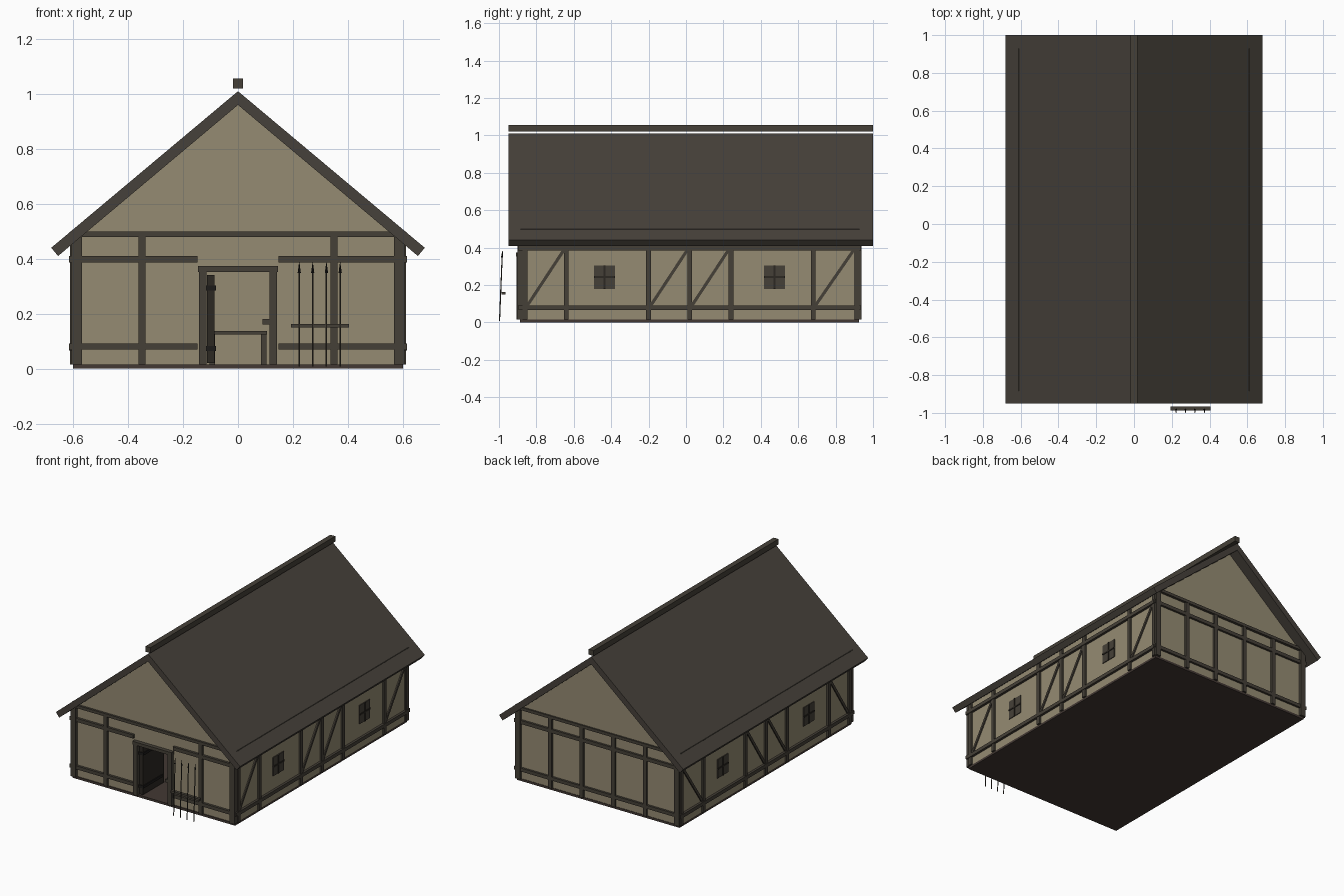
import bpy, bmesh, math
from mathutils import Vector

if "Cube" in bpy.data.objects:
    bpy.data.objects.remove(bpy.data.objects["Cube"])


def material(name, rgb):
    m = bpy.data.materials.new(name)
    m.diffuse_color = (*rgb, 1)
    m.use_nodes = True
    m.node_tree.nodes["Principled BSDF"].inputs["Base Color"].default_value = m.diffuse_color
    return m


PLASTER = material("tan plaster", (0.300, 0.258, 0.170))
WOOD = material("dark timber", (0.060, 0.051, 0.039))
ROOF = material("roof brown", (0.062, 0.053, 0.043))
FLOOR = material("floor brown", (0.055, 0.040, 0.033))
DOOR = material("door dark brown", (0.025, 0.021, 0.016))
IRON = material("iron black", (0.012, 0.011, 0.010))


def finish(name, bm, mat):
    bmesh.ops.recalc_face_normals(bm, faces=bm.faces)
    me = bpy.data.meshes.new(name)
    bm.to_mesh(me)
    bm.free()
    ob = bpy.data.objects.new(name, me)
    me.materials.append(mat)
    bpy.context.collection.objects.link(ob)
    return ob


def box(name, x0, x1, y0, y1, z0, z1, mat=WOOD):
    bm = bmesh.new()
    bmesh.ops.create_cube(bm, size=1)
    for v in bm.verts:
        v.co = ((x0 + x1) / 2 + v.co.x * (x1 - x0),
                (y0 + y1) / 2 + v.co.y * (y1 - y0),
                (z0 + z1) / 2 + v.co.z * (z1 - z0))
    return finish(name, bm, mat)


def both(name, x0, x1, *rest):
    """The same box on the right and left sides."""
    box(name + "_right", x0, x1, *rest)
    box(name + "_left", -x1, -x0, *rest)


def prism(name, pts, depth, mat, axis="y"):
    """Extrude a 2D outline (x,z along y, or y,z along x)."""
    bm = bmesh.new()
    place = (lambda p, d: (p[0], d, p[1])) if axis == "y" else (lambda p, d: (d, p[0], p[1]))
    f = bm.faces.new([bm.verts.new(place(p, depth[0])) for p in pts])
    ext = bmesh.ops.extrude_face_region(bm, geom=[f])["geom"]
    move = Vector((0, depth[1] - depth[0], 0)) if axis == "y" else Vector((depth[1] - depth[0], 0, 0))
    bmesh.ops.translate(bm, vec=move, verts=[g for g in ext if isinstance(g, bmesh.types.BMVert)])
    return finish(name, bm, mat)


def cone(name, a, b, r0, r1, mat, sides=6):
    a, b = Vector(a), Vector(b)
    bm = bmesh.new()
    bmesh.ops.create_cone(bm, cap_ends=True, segments=sides, radius1=r0, radius2=r1, depth=(b - a).length)
    rot = Vector((0, 0, 1)).rotation_difference(b - a)
    for v in bm.verts:
        v.co = rot @ v.co + (a + b) / 2
    return finish(name, bm, mat)


# floor slab and plaster walls
box("floor_slab", -0.60, 0.60, -0.888, 0.925, 0, 0.015, FLOOR)
both("side_wall", 0.58, 0.60, -0.88, 0.92, 0.015, 0.49, PLASTER)
both("front_wall", 0.12, 0.59, -0.882, -0.862, 0.015, 0.49, PLASTER)
box("wall_over_door", -0.12, 0.12, -0.882, -0.862, 0.36, 0.49, PLASTER)
box("back_wall", -0.59, 0.59, 0.90, 0.922, 0.015, 0.49, PLASTER)
gable = [(-0.60, 0.485), (0.60, 0.485), (0, 0.99)]
prism("front_gable", gable, (-0.888, -0.866), PLASTER)
prism("back_gable", gable, (0.905, 0.929), PLASTER)

# roof and floating ridge beam
for s, side in ((1, "right"), (-1, "left")):
    prism("roof_" + side, [(0, 1.01), (s * 0.68, 0.44), (s * 0.655, 0.41), (0, 0.96)], (-0.95, 1.0), ROOF)
box("ridge_beam", -0.018, 0.018, -0.95, 1.0, 1.02, 1.056)

# side timber frame: posts, rails, braces
for y in (-0.86, -0.64, -0.20, 0.02, 0.24, 0.68, 0.915):
    both("side_post", 0.587, 0.612, y - 0.013, y + 0.013, 0.015, 0.50)
for z0, z1, x1 in ((0.066, 0.09, 0.616), (0.386, 0.41, 0.616), (0.48, 0.50, 0.611)):
    both("side_rail", 0.585, x1, -0.885, 0.925, z0, z1)
for y0, y1 in ((-0.85, -0.65), (-0.19, 0.01), (0.03, 0.23), (0.69, 0.90)):
    outline = [(y0 - 0.006, 0.094), (y0 + 0.008, 0.085), (y1 + 0.006, 0.386), (y1 - 0.008, 0.395)]
    for s in (1, -1):
        prism("side_brace", outline, (s * 0.59, s * 0.608), WOOD, "x")

# side windows with cross bars
for y in (-0.435, 0.473):
    both("window_pane", 0.594, 0.605, y - 0.056, y + 0.056, 0.18, 0.305)
    both("window_upright", 0.60, 0.609, y - 0.005, y + 0.005, 0.18, 0.305, DOOR)
    both("window_crossbar", 0.60, 0.609, y - 0.056, y + 0.056, 0.238, 0.248, DOOR)

# front and back timber frame
for y0, y1 in ((-0.902, -0.86), (0.898, 0.939)):
    both("corner_post", 0.568, 0.606, y0, y1, 0.015, 0.485)
    box("gable_beam", -0.58, 0.58, y0, y1, 0.48, 0.50)
both("front_post", 0.337, 0.363, -0.90, -0.87, 0.015, 0.50)
for x in (0.117, 0.35):
    both("back_post", x - 0.013, x + 0.013, 0.91, 0.937, 0.015, 0.50)
for z0, z1 in ((0.069, 0.092), (0.386, 0.41)):
    both("front_rail", 0.147, 0.615, -0.898, -0.87, z0, z1)
    box("back_rail", -0.615, 0.615, 0.91, 0.936, z0, z1)

# doorway, open door with iron bands, latch
both("door_jamb", 0.114, 0.142, -0.905, -0.858, 0.015, 0.355)
box("door_lintel", -0.145, 0.145, -0.908, -0.858, 0.352, 0.373)
box("open_door", -0.113, -0.085, -0.88, -0.66, 0.02, 0.34, DOOR)
for z in (0.073, 0.293):
    box("door_band", -0.116, -0.08, -0.884, -0.68, z - 0.009, z + 0.009, IRON)
box("door_latch", 0.09, 0.115, -0.90, -0.875, 0.16, 0.18)

# table inside the hall
box("table_top", -0.105, 0.105, -0.30, 0.30, 0.124, 0.137)
for y in (-0.28, 0.26):
    both("table_leg", 0.083, 0.103, y, y + 0.02, 0.015, 0.125)

# spear rack beside the door
box("rack_bar", 0.193, 0.405, -0.987, -0.966, 0.149, 0.163)
for x in (0.223, 0.272, 0.322, 0.372):
    cone("spear_shaft", (x, -0.997, 0.008), (x, -0.983, 0.35), 0.003, 0.003, WOOD)
    cone("spear_head", (x, -0.983, 0.348), (x, -0.981, 0.388), 0.006, 0.0005, IRON, 4)
